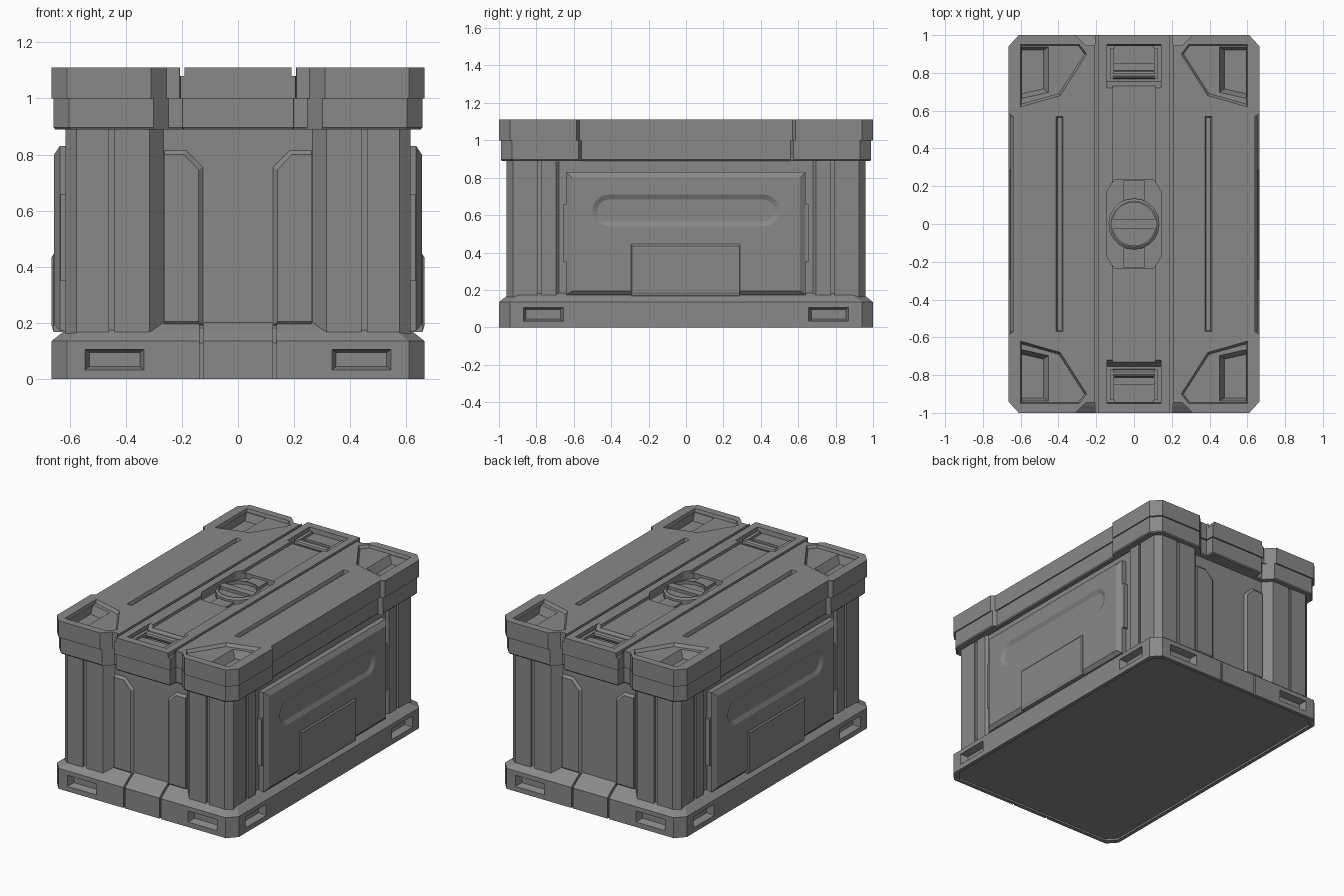
import bpy, bmesh, math

old = bpy.data.objects.get("Cube")
if old:
    bpy.data.objects.remove(old, do_unlink=True)

grey = bpy.data.materials.new("mid_grey")
grey.use_nodes = True
grey.diffuse_color = (0.25, 0.25, 0.25, 1)
grey.node_tree.nodes["Principled BSDF"].inputs["Base Color"].default_value = (0.25, 0.25, 0.25, 1)

SIGNS = [(1, 1), (-1, 1), (-1, -1), (1, -1)]


def loft(name, axis, rings):
    """Closed solid through (offset, outline) rings stacked along an axis."""
    bm = bmesh.new()
    place = {"x": lambda u, v, d: (d, u, v), "y": lambda u, v, d: (u, d, v),
             "z": lambda u, v, d: (u, v, d)}[axis]
    loops = [[bm.verts.new(place(u, v, d)) for u, v in pts] for d, pts in rings]
    n = len(loops[0])
    for a, b in zip(loops, loops[1:]):
        for i in range(n):
            bm.faces.new((a[i], a[(i + 1) % n], b[(i + 1) % n], b[i]))
    bm.faces.new(loops[0])
    bm.faces.new(loops[-1])
    bmesh.ops.recalc_face_normals(bm, faces=bm.faces)
    mesh = bpy.data.meshes.new(name)
    bm.to_mesh(mesh)
    bm.free()
    obj = bpy.data.objects.new(name, mesh)
    bpy.context.collection.objects.link(obj)
    mesh.materials.append(grey)
    return obj


def rect(u0, u1, v0, v1):
    return [(u0, v0), (u1, v0), (u1, v1), (u0, v1)]


def flip(pts, su, sv=1):
    return [(u * su, v * sv) for u, v in pts]


def box(name, x, y, z):
    return loft(name, "z", [(z[0], rect(*x, *y)), (z[1], rect(*x, *y))])


def quarter(pts, dx=0, dy=0):
    """Full outline from its +x +y quarter, optionally inset."""
    pts = [(x - dx, y - dy) for x, y in pts]
    return [p for i, s in enumerate(SIGNS)
            for p in flip(pts[::-1] if i % 2 else pts, *s)]


def cut(target, cutter):
    cutter.hide_render = True
    mod = target.modifiers.new("cut", "BOOLEAN")
    mod.operation, mod.solver, mod.object = "DIFFERENCE", "EXACT", cutter
    bpy.context.view_layer.objects.active = target
    bpy.ops.object.modifier_apply(modifier=mod.name)
    bpy.data.objects.remove(cutter, do_unlink=True)


def capsule(half, r, z):
    arc = [math.pi * (i / 10 - 0.5) for i in range(11)]
    right = [(half + r * math.cos(a), z + r * math.sin(a)) for a in arc]
    return right + [(-u, v) for u, v in right[::-1]]


def circle(r, n=20):
    return [(r * math.cos(math.tau * i / n), r * math.sin(math.tau * i / n)) for i in range(n)]


# Base tray with sloped top edge and shallow underside recess
foot = [(0.665, 0.94), (0.61, 1.0)]
base = loft("base", "z", [(0, quarter(foot)), (0.135, quarter(foot)),
                          (0.167, quarter(foot, 0.04, 0.04)), (0.205, quarter(foot, 0.1, 0.1))])
under = quarter(foot, 0.025, 0.025)
cut(base, loft("underside", "z", [(-0.1, under), (0.012, under)]))

# Fork slots and narrow seams in the base
for sx, sy in SIGNS:
    slot, floor = rect(0.335, 0.545, 0.033, 0.106), rect(0.35, 0.53, 0.045, 0.095)
    cut(base, loft("end_slot", "y", [(1.1 * sy, flip(slot, sx)), (sy, flip(slot, sx)),
                                     (0.955 * sy, flip(floor, sx))]))
    slot, floor = rect(0.655, 0.87, 0.033, 0.106), rect(0.67, 0.855, 0.045, 0.095)
    cut(base, loft("side_slot", "x", [(0.75 * sx, flip(slot, sy)), (0.665 * sx, flip(slot, sy)),
                                      (0.62 * sx, flip(floor, sy))]))
    seam = flip([(1.05, -0.1), (0.988, -0.1), (0.988, 0.128), (0.885, 0.194),
                 (0.885, 0.4), (1.05, 0.4)], sy)
    cut(base, loft("seam", "x", [(0.125 * sx, seam), (0.138 * sx, seam)]))

# Body shell with recessed ends and sides
shell = quarter([(0.6, 0.68), (0.615, 0.695), (0.615, 0.925), (0.575, 0.96),
                 (0.315, 0.96), (0.265, 0.905)])
body = loft("body", "z", [(0.1, shell), (0.93, shell)])
for sx, sy in SIGNS:
    cut(body, box("end_groove", sorted((0.44 * sx, 0.46 * sx)),
                  sorted((0.948 * sy, 1.1 * sy)), (0.05, 0.97)))
    cut(body, box("side_groove", sorted((0.603 * sx, 0.8 * sx)),
                  sorted((0.775 * sy, 0.795 * sy)), (0.05, 0.97)))

# Raised panels with clipped tops on both ends
for sx, sy in SIGNS:
    outer = flip([(0.262, 0.19), (0.125, 0.19), (0.125, 0.755), (0.185, 0.815), (0.262, 0.815)], sx)
    inner = flip([(0.262, 0.205), (0.14, 0.205), (0.14, 0.745), (0.192, 0.8), (0.262, 0.8)], sx)
    loft("end_panel", "y", [(0.89 * sy, outer), (0.906 * sy, outer), (0.92 * sy, inner)])

# Side panels with capsule dent, lower plate and end clips
for s in (1, -1):
    wide, face = rect(-0.64, 0.64, 0.172, 0.83), rect(-0.61, 0.61, 0.195, 0.8)
    panel = loft("side_panel", "x", [(0.58 * s, wide), (0.635 * s, wide), (0.655 * s, face)])
    rim = capsule(0.415, 0.085, 0.625)
    cut(panel, loft("dent", "x", [(0.7 * s, rim), (0.655 * s, rim),
                                  (0.642 * s, capsule(0.415, 0.058, 0.625))]))
    loft("lower_plate", "x", [(0.6 * s, rect(-0.295, 0.29, 0.167, 0.445)),
                              (0.657 * s, rect(-0.295, 0.29, 0.167, 0.445)),
                              (0.664 * s, rect(-0.29, 0.285, 0.19, 0.435))])
    for t in (1, -1):
        box("panel_clip", sorted((0.59 * s, 0.632 * s)),
            sorted((0.63 * t, 0.655 * t)), (0.35, 0.66))

# Two-tier lid with notched edges
edge = [(0.64, 0.57), (0.665, 0.585), (0.665, 0.94), (0.61, 1.0), (0.31, 1.0),
        (0.255, 0.945), (0.208, 0.945), (0.205, 1.0)]
skirt = quarter(edge, 0.008, 0.01)
loft("lid_skirt", "z", [(0.89, quarter(edge, 0.013, 0.015)), (0.897, skirt), (1.0, skirt)])
lid = loft("lid", "z", [(1.0, quarter(edge)), (1.11, quarter(edge))])


def sink(name, top, bottom, z):
    cut(lid, loft(name, "z", [(z, bottom), (1.11, top), (1.2, top)]))


# Corner trays with deeper pockets, long slits and lengthwise channels
for sx, sy in SIGNS:
    tray = [(0.6, 0.62), (0.39, 0.68), (0.25, 0.9), (0.29, 0.95), (0.6, 0.95)]
    low = [(0.595, 0.635), (0.397, 0.69), (0.262, 0.9), (0.295, 0.945), (0.595, 0.945)]
    sink("tray", flip(tray, sx, sy), flip(low, sx, sy), 1.09)
    pocket = [(0.594, 0.655), (0.44, 0.69), (0.44, 0.944), (0.594, 0.944)]
    low = [(0.593, 0.69), (0.48, 0.715), (0.48, 0.92), (0.593, 0.92)]
    sink("pocket", flip(pocket, sx, sy), flip(low, sx, sy), 1.04)
for s in (1, -1):
    slit = flip(rect(0.375, 0.412, -0.57, 0.57), s)
    sink("slit", slit, flip(rect(0.382, 0.405, -0.563, 0.563), s), 1.09)
    channel = flip(rect(0.19, 0.207, -1.1, 1.1), s)
    sink("channel", channel, channel, 1.08)

# Centre trough, hub recess and latch wells
trough = rect(-0.115, 0.115, -0.73, 0.73)
sink("trough", trough, trough, 1.09)
hub = quarter([(0.142, 0.175), (0.105, 0.232)])
sink("hub", hub, hub, 1.055)
for s in (1, -1):
    well = flip(rect(-0.142, 0.142, 0.72, 0.95), 1, s)
    sink("latch_well", well, flip(rect(-0.142, 0.142, 0.755, 0.945), 1, s), 1.05)

# Round turn knob over a rib, with a raised grip bar
box("hub_rib", (-0.055, 0.055), (-0.23, 0.23), (1.04, 1.075))
knob = loft("knob", "z", [(1.04, circle(0.135)), (1.09, circle(0.135)), (1.1, circle(0.122))])
dish = circle(0.115)
cut(knob, loft("dish", "z", [(1.08, dish), (1.2, dish)]))
box("knob_grip", (-0.116, 0.116), (-0.025, 0.025), (1.07, 1.1))

# Latches: two hinged arms and a round bar at each end
for s in (1, -1):
    for t in (1, -1):
        box("latch_arm", sorted((0.105 * t, 0.128 * t)),
            sorted((0.77 * s, 0.93 * s)), (1.04, 1.095))
    box("latch_block", (-0.105, 0.105), sorted((0.85 * s, 0.945 * s)), (1.04, 1.08))
    rod = [(0.79 * s + u, 1.078 + v) for u, v in circle(0.022, 10)]
    loft("latch_bar", "x", [(-0.11, rod), (0.11, rod)])
